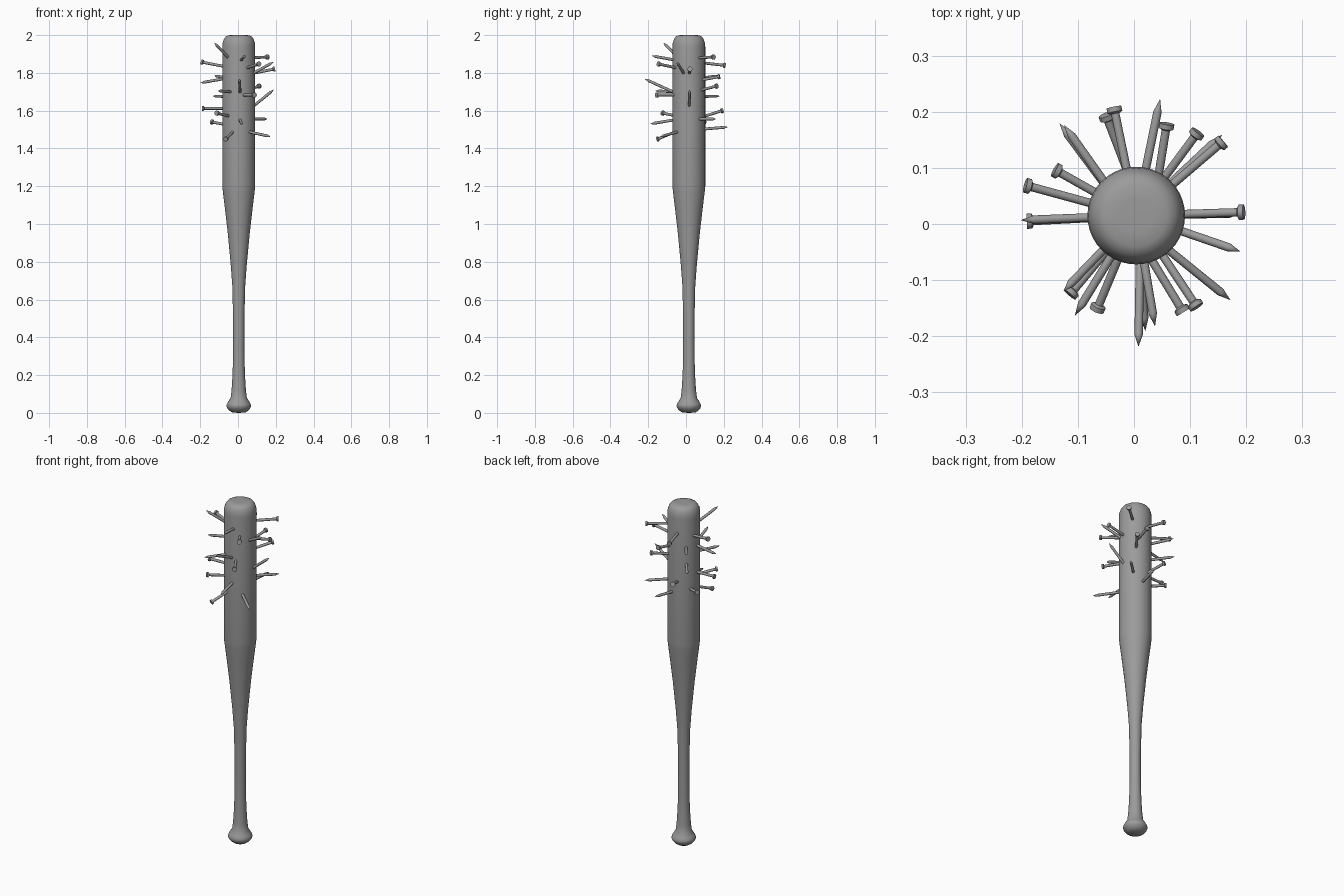
import bpy, bmesh, math
from mathutils import Vector

CX, CY = 0.004, 0.015   # bat axis

grey = bpy.data.materials.new("dark_grey")
grey.diffuse_color = (0.33, 0.33, 0.33, 1)


def lathe(name, profile, segs, origin, axis, angle=35):
    """Revolve (radius, height) pairs around an axis starting at origin."""
    bm = bmesh.new()
    rings = []
    for r, h in profile:
        if r == 0:
            rings.append([bm.verts.new((0, 0, h))])
        else:
            rings.append([bm.verts.new((r * math.cos(2 * math.pi * i / segs),
                                        r * math.sin(2 * math.pi * i / segs), h))
                          for i in range(segs)])
    for a, b in zip(rings, rings[1:]):
        for i in range(segs):
            j = (i + 1) % segs
            if len(a) == 1:
                bm.faces.new((a[0], b[j], b[i]))
            elif len(b) == 1:
                bm.faces.new((a[i], a[j], b[0]))
            else:
                bm.faces.new((a[i], a[j], b[j], b[i]))
    bmesh.ops.recalc_face_normals(bm, faces=bm.faces)
    me = bpy.data.meshes.new(name)
    bm.to_mesh(me)
    bm.free()
    me.materials.append(grey)
    ob = bpy.data.objects.new(name, me)
    bpy.context.collection.objects.link(ob)
    ob.location = origin
    ob.rotation_mode = 'QUATERNION'
    ob.rotation_quaternion = Vector(axis).to_track_quat('Z', 'Y')
    bpy.ops.object.select_all(action='DESELECT')
    ob.select_set(True)
    bpy.context.view_layer.objects.active = ob
    bpy.ops.object.shade_smooth_by_angle(angle=math.radians(angle))
    return ob


# Bat: knob, handle, taper, barrel, rounded end
lathe("bat", [
    (0, 0), (0.035, 0.002), (0.05, 0.012), (0.061, 0.025), (0.065, 0.036),
    (0.063, 0.046), (0.057, 0.057), (0.043, 0.08), (0.038, 0.12), (0.033, 0.2),
    (0.03, 0.3), (0.03, 0.5), (0.034, 0.67), (0.042, 0.78), (0.058, 0.95),
    (0.073, 1.08), (0.084, 1.17), (0.087, 1.2), (0.087, 1.94), (0.085, 1.96),
    (0.078, 1.98), (0.069, 1.992), (0.055, 1.999), (0.03, 2.0), (0, 2.0)],
    40, (CX, CY, 0), (0, 0, 1), 70)


def nail(name, head, x, y, z, z_base, dx=0, dy=0):
    """Nail from inside the barrel to its outer end at (x, y, z)."""
    end = Vector((x, y, z))
    flat = Vector((x - CX, y - CY, 0)).normalized()
    base = Vector((CX + dx, CY + dy, z_base)) + flat * 0.085
    d = (end - base).normalized()
    start = base - d * 0.035
    n = (end - start).length
    if head:
        n += 0.004
        prof = [(0, 0), (0.0075, 0), (0.0075, n - 0.012), (0.0135, n - 0.009),
                (0.0135, n), (0, n)]
    else:
        n += 0.003
        prof = [(0, 0), (0.0075, 0), (0.0075, n - 0.024), (0, n)]
    lathe(name, prof, 12, start, d)


# Nail heads sticking out: x, y, z of the end, z where it leaves the wood, sideways lean
heads = [
    (0.192, 0.021, 1.82, 1.80), (-0.190, 0.068, 1.857, 1.835),
    (-0.138, 0.095, 1.54, 1.527), (-0.035, 0.204, 1.84, 1.852),
    (-0.049, 0.191, 1.60, 1.57, 0.008), (0.058, 0.175, 1.78, 1.765, 0.014),
    (0.112, 0.161, 1.73, 1.71), (0.156, 0.145, 1.884, 1.88),
    (-0.065, -0.15, 1.45, 1.485), (-0.112, -0.123, 1.587, 1.572),
    (0.086, -0.154, 1.683, 1.683, -0.007, -0.007), (0.110, -0.145, 1.847, 1.828),
    (-0.187, 0.005, 1.612, 1.612)]
for i, p in enumerate(heads):
    nail(f"nail_head_{i + 1}", True, *p)

# Nail points sticking out
points = [
    (-0.199, 0.007, 1.747, 1.768), (-0.131, 0.177, 1.677, 1.675, -0.005, -0.005),
    (0.046, 0.22, 1.513, 1.503), (0.155, 0.157, 1.556, 1.556),
    (0.187, -0.048, 1.857, 1.80), (0.17, -0.134, 1.463, 1.487, -0.005, -0.005),
    (0.037, -0.18, 1.89, 1.87), (0.008, -0.216, 1.767, 1.70, 0.005),
    (0.02, -0.188, 1.53, 1.55), (-0.104, -0.161, 1.705, 1.70),
    (-0.124, -0.118, 1.958, 1.885), (0.188, 0.019, 1.71, 1.63),
    (-0.123, 0.174, 1.785, 1.772, -0.005, -0.005)]
for i, p in enumerate(points):
    nail(f"nail_point_{i + 1}", False, *p)
